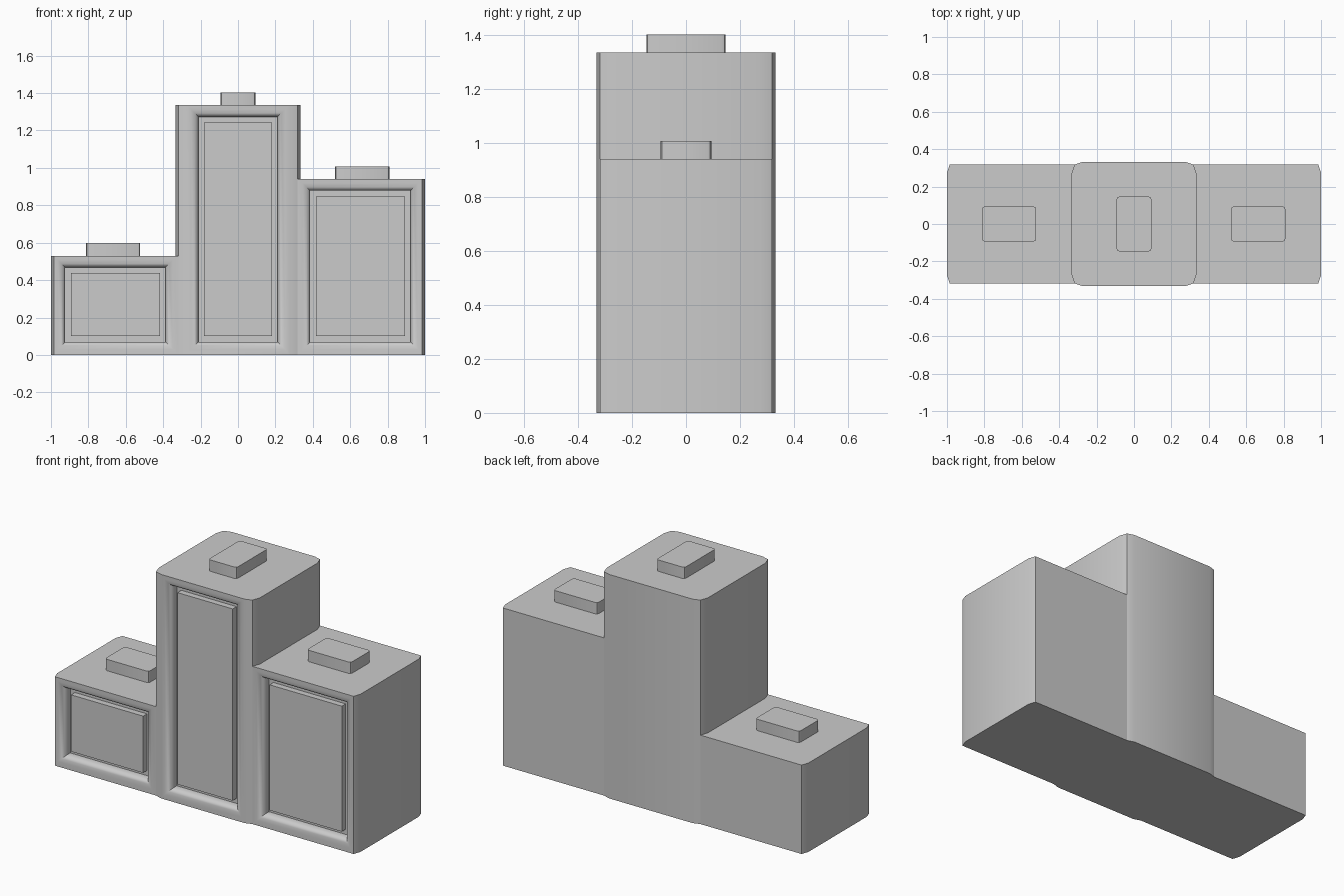
import bpy, bmesh

if "Cube" in bpy.data.objects:
    bpy.data.objects.remove(bpy.data.objects["Cube"])


def finish(bm, name):
    bmesh.ops.recalc_face_normals(bm, faces=bm.faces)
    mesh = bpy.data.meshes.new(name)
    bm.to_mesh(mesh)
    bm.free()
    ob = bpy.data.objects.new(name, mesh)
    bpy.context.collection.objects.link(ob)
    bpy.ops.object.select_all(action='DESELECT')
    ob.select_set(True)
    bpy.context.view_layer.objects.active = ob
    bpy.ops.object.shade_smooth_by_angle(angle=0.7)
    return ob


def prism(bm, outline, z0, z1):
    """Closed upright prism; returns its side faces in outline order."""
    low = [bm.verts.new((x, y, z0)) for x, y in outline]
    top = [bm.verts.new((x, y, z1)) for x, y in outline]
    bm.faces.new(low[::-1])
    bm.faces.new(top)
    n = len(outline)
    return [bm.faces.new((low[i], low[(i + 1) % n], top[(i + 1) % n], top[i]))
            for i in range(n)]


# (outset from recess edge, depth): rounded lip, wall, floor, raised panel
RINGS = [(0.04, 0), (0.02, 0.006), (0.008, 0.015), (0, 0.03), (0, 0.058),
         (-0.03, 0.058), (-0.03, 0.022)]


def block(name, outline, height, x0, x1):
    """Podium step; outline starts with its front edge, left to right."""
    bm = bmesh.new()
    front = prism(bm, outline, 0, height)[0]
    prev = list(front.verts)
    bm.faces.remove(front)
    y = outline[0][1]
    for o, d in RINGS:
        a, b, c, e = x0 - o, x1 + o, 0.07 - o, height - 0.062 + o
        ring = [bm.verts.new((px, y + d, pz))
                for px, pz in ((a, c), (b, c), (b, e), (a, e))]
        for i in range(4):
            j = (i + 1) % 4
            bm.faces.new((prev[i], prev[j], ring[j], ring[i]))
        prev = ring
    bm.faces.new(prev)
    finish(bm, name)


def standing_plate(name, cx, hx, hy, z):
    """Low rounded pad on top of a step."""
    bm = bmesh.new()
    r, s = 0.015, 0.0045
    corner = [(hx, hy - r), (hx - s, hy - s), (hx - r, hy)]
    pts = (corner + [(-x, y) for x, y in corner[::-1]]
           + [(-x, -y) for x, y in corner] + [(x, -y) for x, y in corner[::-1]])
    prism(bm, [(cx + x, y) for x, y in pts], z, z + 0.068)
    finish(bm, name)


# Centre step with rounded corners
q = [(0.275, 0.332), (0.318, 0.318), (0.334, 0.27)]
centre = ([(-0.275, -0.332)] + [(x, -y) for x, y in q] + q[::-1]
          + [(-x, y) for x, y in q] + [(-x, -y) for x, y in q[:0:-1]])
block("centre_step", centre, 1.335, -0.212, 0.212)

# Side steps with chamfered outer corners
right = [(0.318, -0.318), (0.985, -0.318), (1, -0.275),
         (1, 0.275), (0.985, 0.318), (0.318, 0.318)]
left = [(-0.985, -0.318), (-0.318, -0.318), (-0.318, 0.318),
        (-0.985, 0.318), (-1, 0.275), (-1, -0.275)]
block("right_step", right, 0.94, 0.386, 0.922)
block("left_step", left, 0.53, -0.924, -0.388)

# Standing pads
standing_plate("centre_pad", 0, 0.093, 0.147, 1.335)
standing_plate("right_pad", 0.664, 0.145, 0.094, 0.94)
standing_plate("left_pad", -0.668, 0.145, 0.094, 0.53)
